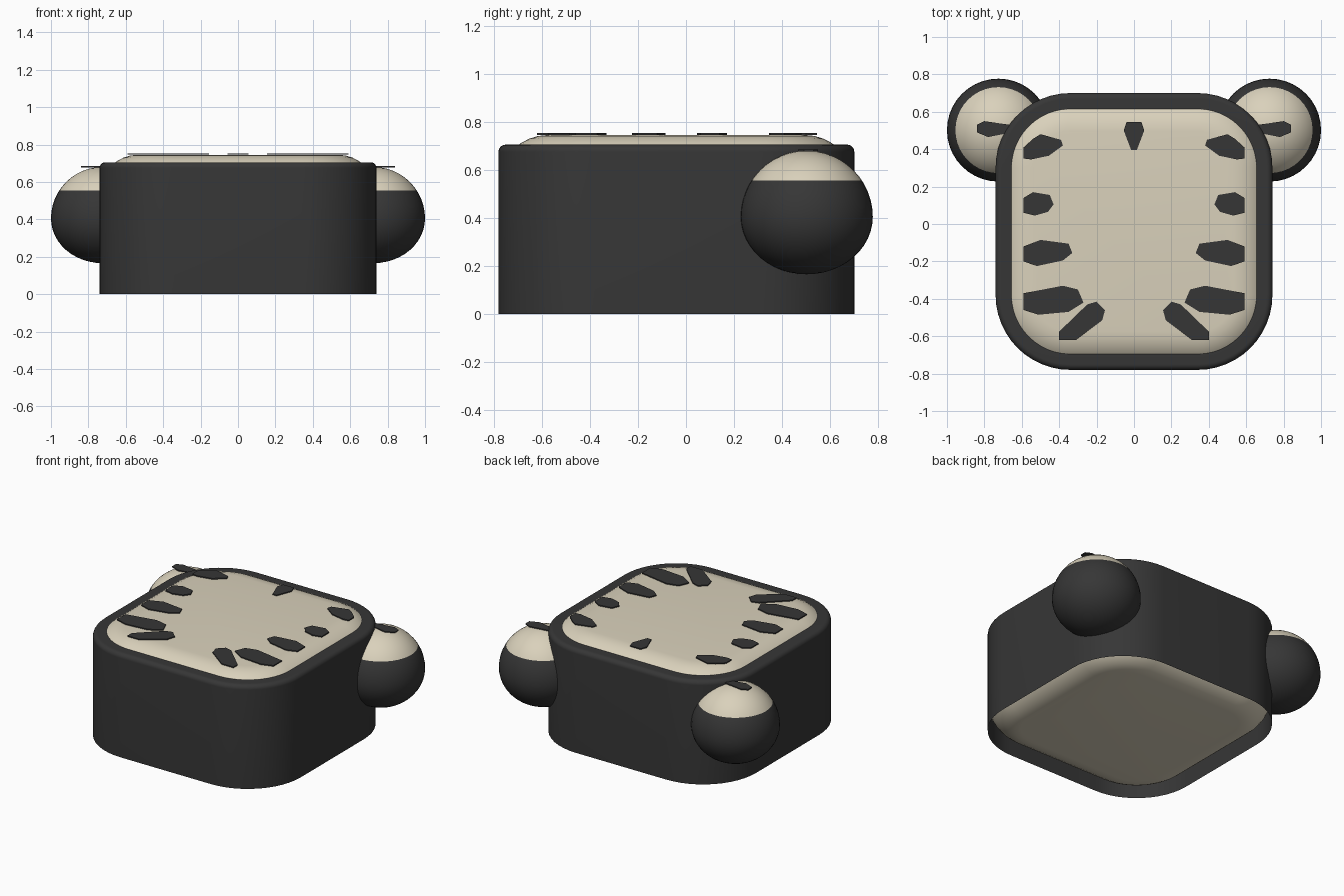
import bpy, bmesh, math
from mathutils import Vector

if "Cube" in bpy.data.objects:
    bpy.data.objects.remove(bpy.data.objects["Cube"])


def material(name, rgb):
    m = bpy.data.materials.new(name)
    m.diffuse_color = (*rgb, 1)
    m.use_nodes = True
    m.node_tree.nodes["Principled BSDF"].inputs["Base Color"].default_value = m.diffuse_color
    return m


DARK = material("charcoal", (0.037, 0.037, 0.037))
CREAM = material("cream", (0.70, 0.64, 0.50))


def finish(bm, name, mats, smooth=True):
    bmesh.ops.recalc_face_normals(bm, faces=bm.faces)
    me = bpy.data.meshes.new(name)
    bm.to_mesh(me)
    bm.free()
    ob = bpy.data.objects.new(name, me)
    bpy.context.collection.objects.link(ob)
    for m in mats:
        me.materials.append(m)
    if smooth:
        bpy.ops.object.select_all(action='DESELECT')
        ob.select_set(True)
        bpy.context.view_layer.objects.active = ob
        bpy.ops.object.shade_smooth_by_angle(angle=math.radians(40))
    return ob


HALF, CORNER, Y0, SEG = 0.74, 0.40, -0.04, 12


def ring(bm, inset, z):
    """Rounded square loop, pulled inwards by inset."""
    c, r, vs = HALF - CORNER, CORNER - inset, []
    for q, (sx, sy) in enumerate(((1, 1), (-1, 1), (-1, -1), (1, -1))):
        for i in range(SEG + 1):
            a = math.pi / 2 * (q + i / SEG)
            vs.append(bm.verts.new((sx * c + r * math.cos(a),
                                    Y0 + sy * c + r * math.sin(a), z)))
    return vs


def loft(name, profile, mat, caps):
    bm = bmesh.new()
    loops = [ring(bm, i, z) for i, z in profile]
    n = len(loops[0])
    for a, b in zip(loops, loops[1:]):
        for k in range(n):
            bm.faces.new((a[k], a[(k + 1) % n], b[(k + 1) % n], b[k]))
    if caps:
        bm.faces.new(loops[0][::-1])
        bm.faces.new(loops[-1])
    return finish(bm, name, [mat])


def fillet(inset, r, z, up):
    """Quarter round from the wall (t=0) to the flat (t=90 degrees)."""
    pts = []
    for i in range(9):
        t = math.pi / 2 * i / 8
        pts.append((inset + r * (1 - math.cos(t)), z + up * r * (math.sin(t) - 1)))
    return pts


# outer shell, open underneath, with a softly rounded top rim
loft("outer_shell", [(0, 0)] + fillet(0, 0.03, 0.705, 1) + [(0.12, 0.705)], DARK, False)

# cushion-like core that rises above the rim and closes the underside
loft("inner_core", fillet(0.004, 0.2, 0.003, -1)[::-1] + fillet(0.004, 0.2, 0.745, 1), CREAM, True)

# round ears with a pale upper cap and a slightly flattened underside
EAR, R, CAP = Vector((0.725, 0.502, 0.405)), 0.275, 0.555
for side, label in ((-1, "left"), (1, "right")):
    bm = bmesh.new()
    bmesh.ops.create_uvsphere(bm, u_segments=40, v_segments=24, radius=R)
    for v in bm.verts:
        if v.co.z < 0:
            v.co.z *= 0.87
        v.co += Vector((side * EAR.x, EAR.y, EAR.z))
    bmesh.ops.bisect_plane(bm, geom=bm.verts[:] + bm.edges[:] + bm.faces[:],
                           plane_co=(0, 0, CAP), plane_no=(0, 0, 1))
    for f in bm.faces:
        f.material_index = 1 if f.calc_center_median().z > CAP else 0
    finish(bm, label + "_ear", [DARK, CREAM])


def plate(name, pts, z, side):
    """Thin flat marking."""
    bm = bmesh.new()
    f = bm.faces.new([bm.verts.new((side * x, y, z)) for x, y in pts])
    ext = bmesh.ops.extrude_face_region(bm, geom=[f])
    for v in ext["geom"]:
        if isinstance(v, bmesh.types.BMVert):
            v.co.z += 0.007
    finish(bm, name, [DARK], smooth=False)


# markings around the top, drawn for the left side and mirrored
MARKS = [
    [(-.59, .35), (-.59, .41), (-.54, .455), (-.50, .48), (-.39, .45), (-.38, .42), (-.455, .365), (-.55, .345)],
    [(-.59, .06), (-.59, .14), (-.54, .17), (-.45, .155), (-.43, .105), (-.46, .065), (-.53, .045)],
    [(-.59, -.20), (-.59, -.12), (-.50, -.085), (-.35, -.105), (-.33, -.155), (-.38, -.195), (-.52, -.225)],
    [(-.59, -.46), (-.59, -.37), (-.38, -.33), (-.30, -.35), (-.27, -.42), (-.35, -.47), (-.51, -.485)],
    [(-.40, -.62), (-.40, -.575), (-.25, -.43), (-.20, -.415), (-.155, -.46), (-.17, -.515), (-.31, -.62)],
]
EAR_MARK = [(-.84, .49), (-.84, .53), (-.80, .55), (-.66, .53), (-.65, .49), (-.78, .465)]
for side, label in ((1, "left"), (-1, "right")):
    for i, pts in enumerate(MARKS):
        plate(f"{label}_top_mark_{i + 1}", pts, 0.746, side)
    plate(label + "_ear_mark", EAR_MARK, 0.677, side)
plate("centre_mark", [(-.04, .545), (.04, .545), (.055, .50), (.015, .395), (-.015, .395), (-.055, .50)], 0.746, 1)
